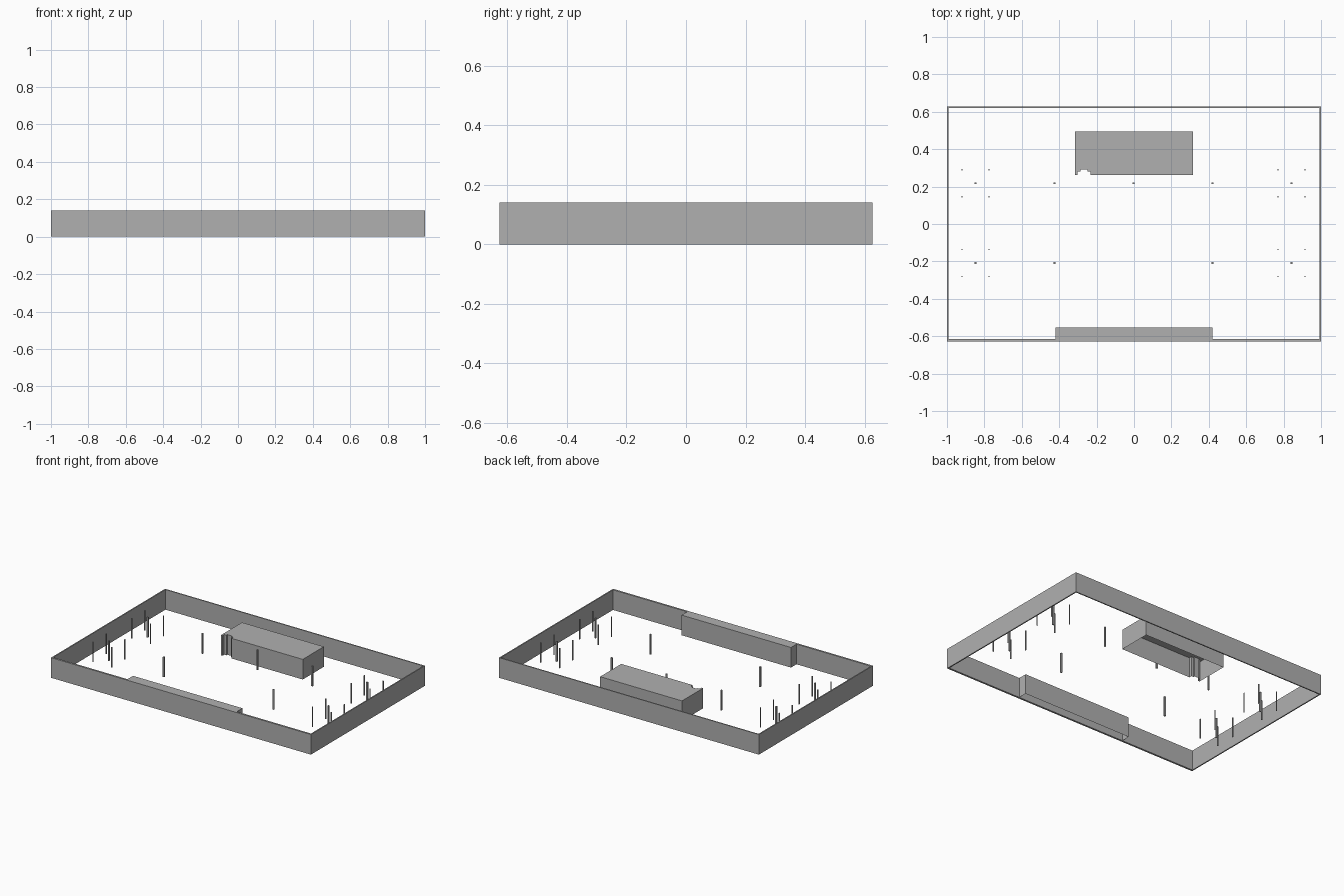
import bpy, bmesh

if "Cube" in bpy.data.objects:
    bpy.data.objects.remove(bpy.data.objects["Cube"])

H = 0.14  # common storey height

grey = bpy.data.materials.new("mid grey")
grey.diffuse_color = (0.434, 0.434, 0.434, 1)
grey.use_nodes = True
grey.node_tree.nodes["Principled BSDF"].inputs["Base Color"].default_value = grey.diffuse_color


def finish(name, bm):
    bmesh.ops.recalc_face_normals(bm, faces=bm.faces)
    mesh = bpy.data.meshes.new(name)
    bm.to_mesh(mesh)
    bm.free()
    mesh.materials.append(grey)
    obj = bpy.data.objects.new(name, mesh)
    bpy.context.collection.objects.link(obj)
    return obj


def open_shell(name, outline, skip=()):
    """Walls and roof over an outline, open underneath."""
    bm = bmesh.new()
    low = [bm.verts.new((x, y, 0)) for x, y in outline]
    top = [bm.verts.new((x, y, H)) for x, y in outline]
    n = len(outline)
    for i in range(n):
        j = (i + 1) % n
        if i not in skip:
            bm.faces.new((low[i], low[j], top[j], top[i]))
    bm.faces.new(top)
    return finish(name, bm)


def rect(x0, x1, y0, y1):
    return [(x0, y0), (x1, y0), (x1, y1), (x0, y1)]


def column(name, x, y, size):
    bm = bmesh.new()
    bmesh.ops.create_cube(bm, size=1)
    for v in bm.verts:
        v.co = (x + v.co.x * size, y + v.co.y * size, (v.co.z + 0.5) * H)
    return finish(name, bm)


# Perimeter wall: solid rectangular ring, front side slightly thicker
bm = bmesh.new()
rings = [[bm.verts.new((x, y, z)) for x, y in r]
         for r in (rect(-1, 1, -0.627, 0.627), rect(-0.992, 0.992, -0.614, 0.619))
         for z in (0, H)]
outer_low, outer_top, inner_low, inner_top = rings
for a, b in ((outer_low, outer_top), (inner_low, inner_top),
             (outer_low, inner_low), (outer_top, inner_top)):
    for i in range(4):
        j = (i + 1) % 4
        bm.faces.new((a[i], a[j], b[j], b[i]))
finish("perimeter_wall", bm)

# Service core with a stepped niche in its front left corner
niche = [(-0.303, 0.262), (-0.303, 0.281), (-0.287, 0.281), (-0.287, 0.292),
         (-0.249, 0.292), (-0.249, 0.281), (-0.232, 0.281), (-0.232, 0.262)]
open_shell("service_core", [(-0.315, 0.262)] + niche
           + [(0.315, 0.262), (0.315, 0.494), (-0.315, 0.494)])

# Entrance block backing onto the front wall
open_shell("entrance_block", rect(-0.421, 0.421, -0.614, -0.553), skip=(0,))

# Main columns on a regular grid, leaving the front middle clear
for i in range(-2, 3):
    x = -0.003 + 0.4225 * i
    for y in (0.218, -0.208):
        if i == 0 and y < 0:
            continue
        column("main_column", x, y, 0.010)
        # Four slim posts around each outer column
        if abs(i) == 2:
            for dx in (-0.072, 0.072):
                for dy in (-0.072, 0.072):
                    column("slim_post", x + dx, y + dy, 0.006)
